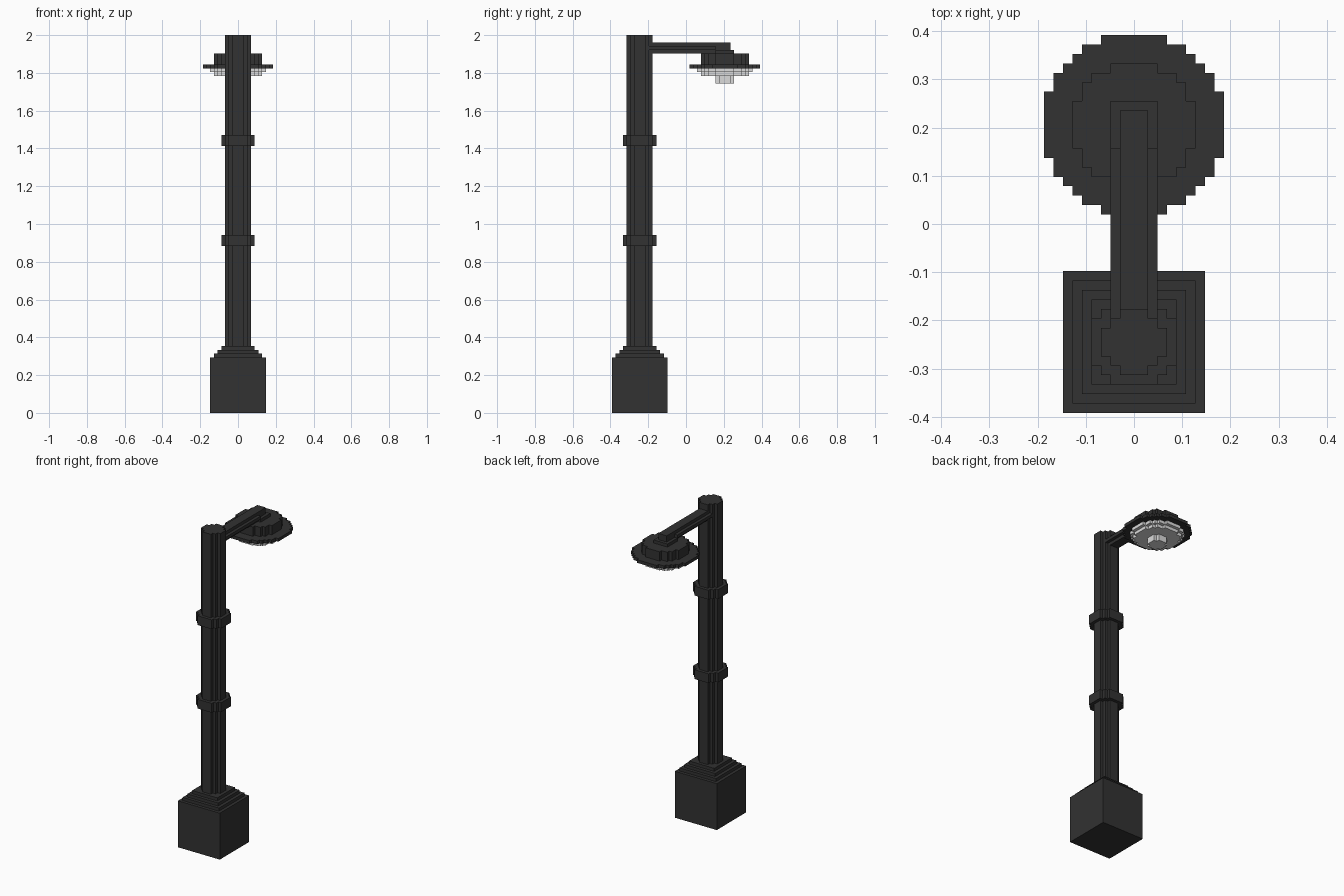
import bpy, bmesh, math

if "Cube" in bpy.data.objects:
    bpy.data.objects.remove(bpy.data.objects["Cube"])

V = 2 / 102          # size of one block
POLE_Y = -12.5       # part centres along y, in blocks
HEAD_Y = 10.5


def material(name, srgb):
    m = bpy.data.materials.new(name)
    c = ((srgb + 0.055) / 1.055) ** 2.4
    m.diffuse_color = (c, c, c, 1)
    m.use_nodes = True
    m.node_tree.nodes["Principled BSDF"].inputs["Base Color"].default_value = m.diffuse_color
    return m


DARK = material("dark iron", 0.195)
GLASS = material("pale glass", 0.86)


def prism(bm, outline, z0, z1):
    """Extrude a closed xy outline (in blocks) between two heights."""
    face = bm.faces.new([bm.verts.new((x * V, y * V, z0 * V)) for x, y in outline])
    new = bmesh.ops.extrude_face_region(bm, geom=[face])["geom"]
    verts = [g for g in new if isinstance(g, bmesh.types.BMVert)]
    bmesh.ops.translate(bm, verts=verts, vec=(0, 0, (z1 - z0) * V))


def disc(n, cy):
    """Stepped outline of a round disc n blocks across."""
    r, k = n / 2, n // 2
    half = {j: math.floor(math.sqrt(r * r - j * j)) + 0.5 for j in range(-k, k + 1)}
    right = []
    for j in range(-k, k + 1):
        for p in ((half[j], j - 0.5), (half[j], j + 0.5)):
            if len(right) > 1 and right[-1][0] == right[-2][0] == p[0]:
                right[-1] = p
            elif not right or right[-1] != p:
                right.append(p)
    pts = right + [(-x, y) for x, y in reversed(right)]
    return [(x, y + cy) for x, y in pts]


def rect(w, y0, y1):
    return [(-w / 2, y0), (w / 2, y0), (w / 2, y1), (-w / 2, y1)]


def square(w, cy):
    return rect(w, cy - w / 2, cy + w / 2)


def part(name, mat, layers):
    bm = bmesh.new()
    for outline, z0, z1 in layers:
        prism(bm, outline, z0, z1)
    bmesh.ops.recalc_face_normals(bm, faces=bm.faces)
    me = bpy.data.meshes.new(name)
    bm.to_mesh(me)
    bm.free()
    me.materials.append(mat)
    ob = bpy.data.objects.new(name, me)
    bpy.context.collection.objects.link(ob)
    return ob


# Square foot with stepped top
part("base", DARK, [(square(15, POLE_Y), 0, 15)] +
     [(square(13 - 2 * i, POLE_Y), 15 + i, 16 + i) for i in range(3)])

# Round post and its two collars
part("pole", DARK, [(disc(7, POLE_Y), 18, 102)])
for name, z in (("lower_collar", 45), ("upper_collar", 72)):
    part(name, DARK, [(disc(9, POLE_Y), z, z + 3)])

# Arm reaching back to the lamp
part("arm", DARK, [(rect(3, -10, 12), 97, 98),
                   (rect(5, -10, 8), 98, 99),
                   (rect(3, -10, 12), 98, 100)])

# Lamp head: neck, housing and brim
part("lamp_neck", DARK, [(square(5, HEAD_Y), 97, 98)])
part("lamp_housing", DARK, [(disc(13, HEAD_Y), 94, 97)])
part("lamp_brim", DARK, [(disc(19, HEAD_Y), 93, 94)])

# Stepped glass below the brim and hanging bulb
part("lamp_glass", GLASS, [(disc(15, HEAD_Y), 92, 93),
                           (disc(13, HEAD_Y), 91, 92)])
part("bulb", GLASS, [(disc(5, HEAD_Y), 89, 91)])
